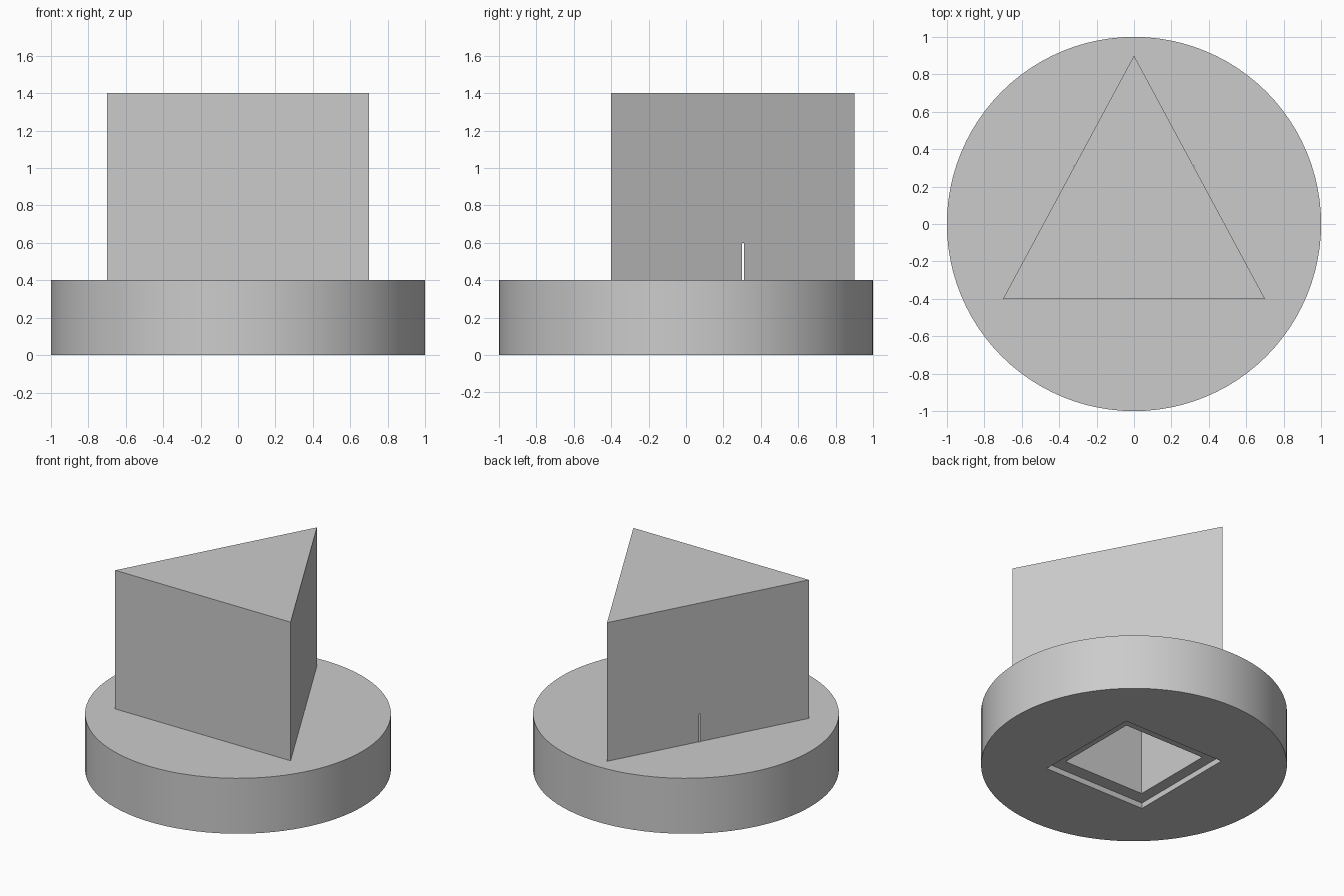
import bpy, bmesh, math

cube = bpy.data.objects.get("Cube")
if cube:
    bpy.data.objects.remove(cube, do_unlink=True)

grey = bpy.data.materials.new("plain_grey")
grey.use_nodes = True
colour = (0.6, 0.6, 0.6, 1)
grey.diffuse_color = colour
grey.node_tree.nodes["Principled BSDF"].inputs["Base Color"].default_value = colour


def extrude(name, outline, bottom, top):
    """Solid made by lifting a flat outline from bottom to top."""
    bm = bmesh.new()
    base = bm.faces.new([bm.verts.new((x, y, bottom)) for x, y in outline])
    lifted = bmesh.ops.extrude_face_region(bm, geom=[base])["geom"]
    verts = [v for v in lifted if isinstance(v, bmesh.types.BMVert)]
    bmesh.ops.translate(bm, verts=verts, vec=(0, 0, top - bottom))
    bmesh.ops.recalc_face_normals(bm, faces=bm.faces)
    mesh = bpy.data.meshes.new(name)
    bm.to_mesh(mesh)
    bm.free()
    mesh.materials.append(grey)
    obj = bpy.data.objects.new(name, mesh)
    bpy.context.collection.objects.link(obj)
    return obj


def rectangle(hx, hy):
    return [(-hx, -hy), (hx, -hy), (hx, hy), (-hx, hy)]


def combine(target, tool, operation):
    """Apply a boolean and discard the tool."""
    mod = target.modifiers.new(operation.lower(), 'BOOLEAN')
    mod.operation = operation
    mod.solver = 'EXACT'
    mod.object = tool
    bpy.ops.object.select_all(action='DESELECT')
    bpy.context.view_layer.objects.active = target
    target.select_set(True)
    bpy.ops.object.modifier_apply(modifier=mod.name)
    bpy.data.objects.remove(tool, do_unlink=True)


# Round base
SIDES = 96
circle = [(math.cos(math.tau * i / SIDES), math.sin(math.tau * i / SIDES))
          for i in range(SIDES)]
body = extrude("base_with_prism", circle, 0, 0.4)

# Triangular prism, sunk into the base so that the two fuse
prism = extrude("prism", [(-0.7, -0.4), (0.7, -0.4), (0, 0.9)], 0.2, 1.4)
combine(body, prism, 'UNION')

# Shallow recess underneath, then the deep pocket whose back corners
# just break through the sloping prism walls as slits
combine(body, extrude("recess_cutter", rectangle(0.406, 0.404), -0.1, 0.04), 'DIFFERENCE')
combine(body, extrude("pocket_cutter", rectangle(0.324, 0.309), -0.1, 0.6), 'DIFFERENCE')

bpy.ops.object.shade_smooth_by_angle(angle=math.radians(30))
